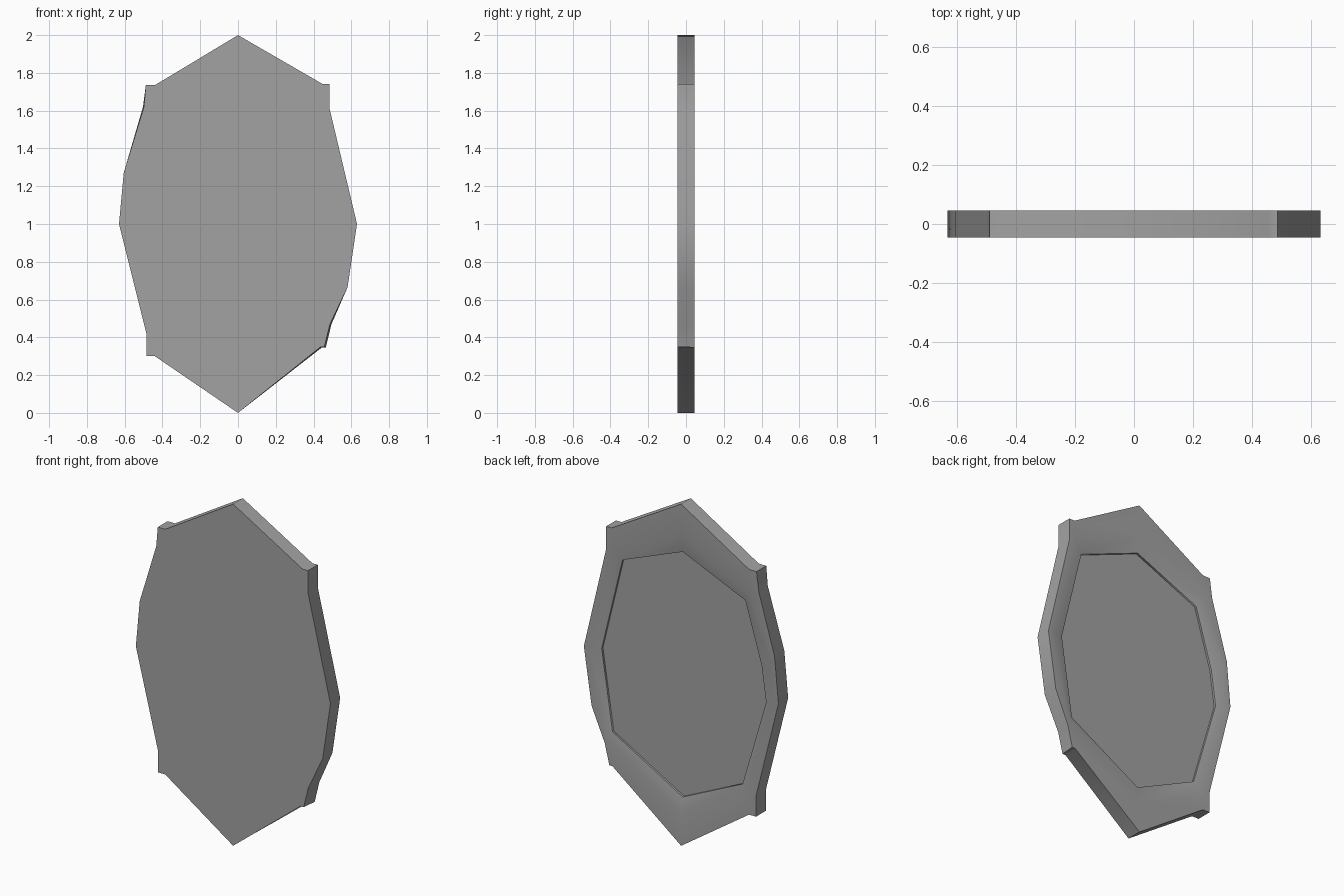
import bpy, bmesh
from math import radians

if "Cube" in bpy.data.objects:
    bpy.data.objects.remove(bpy.data.objects["Cube"])

HALF = 0.045  # half thickness

# Back outline of the plate (x, z), clockwise from the top point
outline = [(0, 2), (0.45, 1.74), (0.485, 1.74), (0.485, 1.61), (0.63, 1.0),
           (0.58, 0.665), (0.495, 0.47), (0.465, 0.347), (0.445, 0.347), (0, 0),
           (-0.44, 0.30), (-0.485, 0.30), (-0.485, 0.42), (-0.63, 1.0),
           (-0.605, 1.27), (-0.503, 1.62), (-0.488, 1.735), (-0.44, 1.735)]
# Front corners that sit slightly further in than the back ones
front_shift = {6: (0.487, 0.47), 7: (0.457, 0.349), 8: (0.437, 0.349),
               15: (-0.498, 1.62)}
front = [front_shift.get(i, p) for i, p in enumerate(outline)]

# Sloped recess in the back: outer lip and inner edge
lip = [(0, 1.815), (0.445, 1.645), (0.60, 1.01), (0.49, 0.51), (0, 0.18),
       (-0.44, 0.385), (-0.612, 0.99), (-0.58, 1.23), (-0.44, 1.59)]
inner = [(0, 1.715), (0.39, 1.563), (0.525, 1.01), (0.455, 0.54), (0, 0.28),
         (-0.388, 0.46), (-0.54, 0.98), (-0.51, 1.19), (-0.405, 1.54)]

bm = bmesh.new()


def loop(points, y):
    return [bm.verts.new((x, y, z)) for x, z in points]


def bridge(a, b):
    n = len(a)
    for i in range(n):
        j = (i + 1) % n
        bm.faces.new((a[i], a[j], b[j], b[i]))


def ring_edges(verts):
    return [bm.edges.get((verts[i - 1], verts[i])) for i in range(len(verts))]


# Front face and outer wall
front_loop = loop(front, -HALF)
back_loop = loop(outline, HALF)
bm.faces.new(front_loop)
bridge(front_loop, back_loop)

# Recess slope, short step and panel floor
lip_loop = loop(lip, HALF)
slope_loop = loop(inner, 0.03)
floor_loop = loop(inner, 0.018)
bridge(lip_loop, slope_loop)
bridge(slope_loop, floor_loop)
bm.faces.new(floor_loop)

# Flat back rim between outline and recess
bmesh.ops.triangle_fill(bm, use_beauty=True, use_dissolve=False,
                        normal=(0, 1, 0),
                        edges=ring_edges(back_loop) + ring_edges(lip_loop))
bmesh.ops.recalc_face_normals(bm, faces=bm.faces[:])

mesh = bpy.data.meshes.new("recessed_plate")
bm.to_mesh(mesh)
bm.free()
plate = bpy.data.objects.new("recessed_plate", mesh)
bpy.context.collection.objects.link(plate)

# Smooth walls with crisp corners
bpy.context.view_layer.objects.active = plate
plate.select_set(True)
bpy.ops.object.shade_smooth_by_angle(angle=radians(66))

# Dark grey
mat = bpy.data.materials.new("dark_grey")
mat.diffuse_color = (0.363, 0.363, 0.363, 1)
mat.use_nodes = True
mat.node_tree.nodes["Principled BSDF"].inputs["Base Color"].default_value = mat.diffuse_color
mesh.materials.append(mat)
